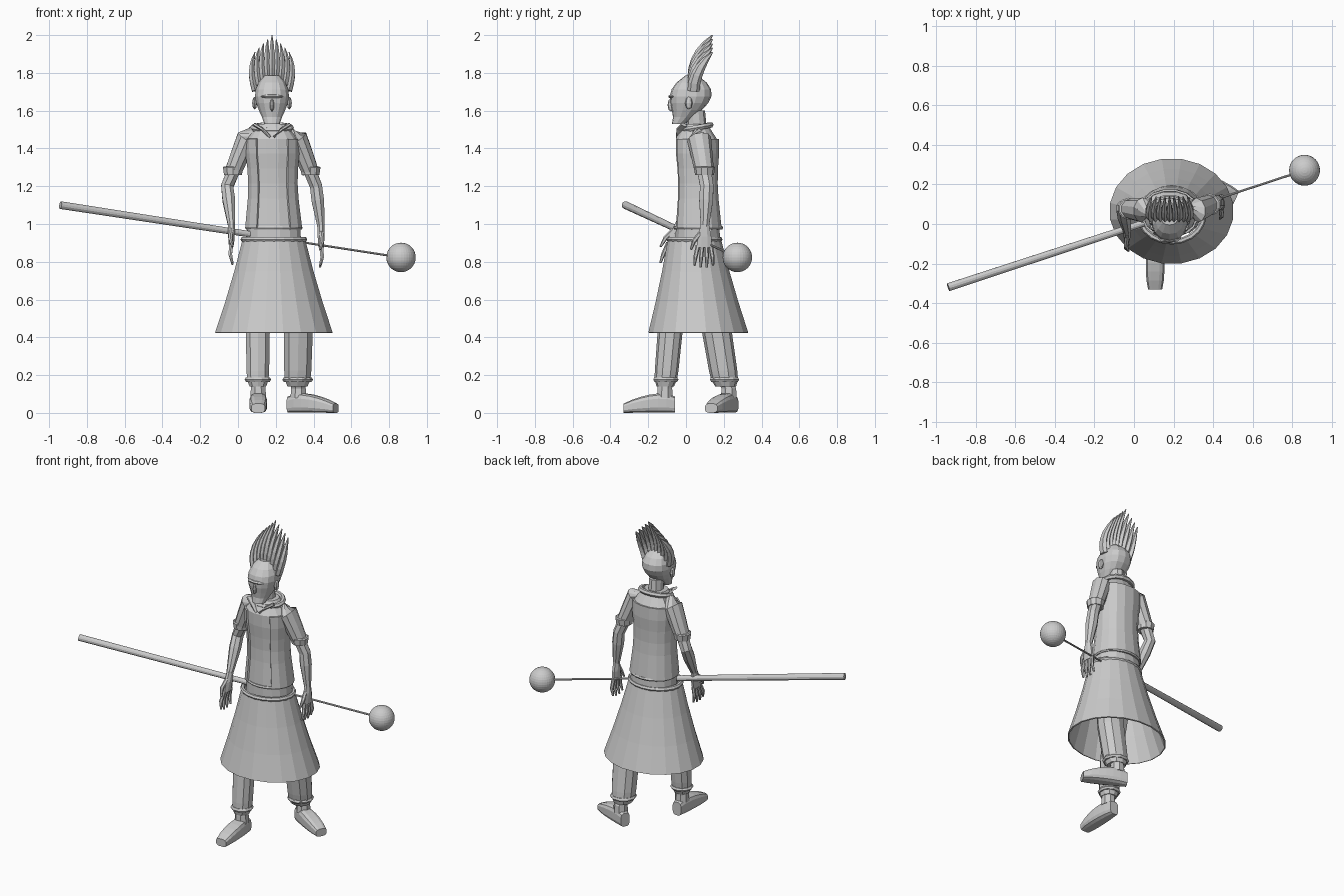
import bpy, bmesh, math
from mathutils import Vector

cube = bpy.data.objects.get("Cube")
if cube:
    bpy.data.objects.remove(cube)

grey = bpy.data.materials.new("plain_grey")
grey.use_nodes = True
colour = (.6, .6, .6, 1)
grey.diffuse_color = colour
grey.node_tree.nodes["Principled BSDF"].inputs["Base Color"].default_value = colour

UP = Vector((0, 0, 1))
MIDDLE = .18  # the figure stands off-centre because of the long pole


def finish(name, bm):
    bmesh.ops.recalc_face_normals(bm, faces=bm.faces)
    mesh = bpy.data.meshes.new(name)
    bm.to_mesh(mesh)
    bm.free()
    mesh.materials.append(grey)
    part = bpy.data.objects.new(name, mesh)
    bpy.context.collection.objects.link(part)
    return part


def skin(bm, loops, closed=False):
    """Join neighbouring loops of vertices with quads."""
    following = loops[1:] + loops[:1] if closed else loops[1:]
    for low, high in zip(loops, following):
        for k in range(len(low)):
            bm.faces.new((low[k], low[k - 1], high[k - 1], high[k]))


def loft(name, points, radii, depth=1, sides=10, axis=None, cap=True, square=1, keep=None):
    """Skin through ellipses; depth is one ratio, or one ratio per ring."""
    bm = bmesh.new()
    points = [Vector(p) for p in points]
    depths = depth if isinstance(depth, list) else [depth] * len(points)
    loops = []
    for i, centre in enumerate(points):
        along = axis or (points[min(i + 1, len(points) - 1)] - points[max(i - 1, 0)]).normalized()
        ref = Vector((0, 1, 0)) if abs(along.x) > .7 else Vector((1, 0, 0))
        across = (ref - along * ref.dot(along)).normalized()
        forward = along.cross(across)
        loop = []
        for k in range(sides):
            angle = math.tau * (k + .5) / sides
            c, s = (math.copysign(abs(q) ** square, q) for q in (math.cos(angle), math.sin(angle)))
            offset = across * c + forward * s * depths[i]
            loop.append(bm.verts.new(centre + offset * radii[i]))
        loops.append(loop)
    skin(bm, loops)
    if cap:
        bm.faces.new(loops[0])
        bm.faces.new(loops[-1])
    if keep:
        unwanted = [face for face in bm.faces if not keep(face.calc_center_median())]
        bmesh.ops.delete(bm, geom=unwanted, context='FACES')
    return finish(name, bm)


def hoop(name, centre, width, depth, tube, tilt=0, sides=20):
    """Closed elliptical roll that rises towards the back by tilt."""
    bm = bmesh.new()
    loops = []
    for k in range(sides):
        c, s = math.cos(math.tau * k / sides), math.sin(math.tau * k / sides)
        loop = []
        for m in range(6):
            turn = math.tau * m / 6
            out = tube * math.cos(turn)
            spot = Vector(((width + out) * c, (depth + out) * s, tube * math.sin(turn) + tilt * s))
            loop.append(bm.verts.new(spot + Vector(centre)))
        loops.append(loop)
    skin(bm, loops, closed=True)
    return finish(name, bm)


def blob(name, centre, size, segments=8):
    bm = bmesh.new()
    bmesh.ops.create_uvsphere(bm, u_segments=segments, v_segments=segments // 2, radius=1)
    bmesh.ops.scale(bm, verts=bm.verts, vec=size)
    bmesh.ops.translate(bm, verts=bm.verts, vec=centre)
    return finish(name, bm)


def thicken(part, amount):
    modifier = part.modifiers.new("thickness", 'SOLIDIFY')
    modifier.thickness = amount


def steps(count):
    return [i / count for i in range(count + 1)]


# Skirt: a slightly bowed open cone under a waist roll
levels = steps(3)
skirt = loft("skirt", [(.19, .065 - .02 * f, .425 + .485 * f) for f in levels],
             [.315 - .17 * f + .025 * f * f for f in levels],
             depth=.85, sides=20, axis=UP, cap=False)
thicken(skirt, .008)
hoop("waist_roll", (.19, .045, .918), .163, .135, .014)


# Torso with pinched waist, and an open vest over it
def trunk(f, grow=0):
    shoulder = min(1, .5 + 3.5 * (1 - f))
    return (.135 + .012 * math.cos(math.tau * f)) * shoulder + grow


def trunk_centre(f):
    return (.19 - .01 * f, .063 - .01 * f, .9 + .63 * f)


levels = steps(8)
loft("torso", [trunk_centre(f) for f in levels], [trunk(f) for f in levels],
     depth=.82, sides=16, axis=UP, square=.9)
vest = loft("vest", [trunk_centre(f) for f in levels[1:-1]], [trunk(f, .01) for f in levels[1:-1]],
            depth=.84, sides=16, axis=UP, square=.9, cap=False,
            keep=lambda c: c.y > 0 or abs(c.x - MIDDLE) > .07)
thicken(vest, .01)
hoop("vest_hem", (.19, .065, .98), .142, .122, .01)
hoop("collar", (MIDDLE, .058, 1.51), .1, .075, .016, tilt=.015, sides=14)
for side in (-1, 1):
    loft("collar_flap", [(MIDDLE + side * .09, -.01, 1.525), (MIDDLE + side * .05, -.035, 1.5),
                         (MIDDLE + side * .01, -.05, 1.46)], [.02, .018, .008], depth=.5, sides=6)

# Neck and head: narrow chin, full temples, rounded crown
loft("neck", [(MIDDLE, .06, 1.48), (MIDDLE, .05, 1.6)], [.046, .044], depth=1.15, axis=UP)
levels = steps(7)
fullness = [math.sin(math.pi * (.12 + .76 * f ** 1.35)) ** .8 for f in levels]
loft("head", [(MIDDLE, .03 - .07 * (1 - f) ** 3, 1.53 + .255 * f) for f in levels],
     [.092 * full for full in fullness], depth=[(1.5 * full - .3) / full for full in fullness],
     sides=14, axis=UP, square=.85)
blob("brow", (MIDDLE, -.07, 1.675), (.06, .025, .012))
blob("nose", (MIDDLE, -.08, 1.63), (.012, .018, .035))
for side in (-1, 1):
    blob("ear", (MIDDLE + side * .092, .015, 1.64), (.013, .02, .034))

# Swept-back crest of hair strands, fanned from ear to ear
levels = steps(5)
for i in range(-4, 5):
    spread = i / 4
    base, tip = 1.775 - .07 * spread ** 2, 2 - .09 * abs(spread)
    loft("hair_strand",
         [(MIDDLE + spread * (.09 + .018 * math.sin(math.pi * f)), .04 + .1 * f * f, base + (tip - base) * f)
          for f in levels],
         [.002 + .016 * (1 - f ** 3) for f in levels], depth=1.8, sides=6)


# Arms: sleeve with cuff, bare forearm, hand with spread fingers
def arm(side, outward, elbow, wrist, lean):
    root = Vector((MIDDLE + outward * .08, .06, 1.49))
    shoulder = Vector((MIDDLE + outward * .135, .07, 1.45))
    elbow, wrist = Vector(elbow), Vector(wrist)
    opening = shoulder.lerp(elbow, .7)
    loft(side + "_sleeve", [root, shoulder, shoulder.lerp(elbow, .35), opening],
         [.038, .058, .052, .046], depth=1.1)
    loft(side + "_sleeve_cuff", [opening + UP * .03, opening + UP * .025, opening - UP * .015],
         [.049, .056, .05], axis=UP)
    loft(side + "_forearm", [opening, elbow, elbow.lerp(wrist, .35), elbow.lerp(wrist, .7), wrist],
         [.036, .035, .036, .028, .021], depth=1.1, sides=8)

    def reach(fore, drop, sway=0):
        return wrist + Vector((outward * sway, fore - lean * drop, -drop))

    loft(side + "_palm", [reach(0, -.01), reach(0, .05), reach(0, .11)], [.02, .02, .015],
         depth=[1.2, 1.9, 3], sides=8, axis=UP)
    for i in range(4):
        fan = (i - 1.5) * .03
        tip = .22 - abs(fan) / 3
        loft(side + "_finger", [reach(fan * .75, .1), reach(fan, .16, .006), reach(fan * 1.1, tip, -.006)],
             [.012, .011, .006], sides=6)
    loft(side + "_thumb", [reach(-.02, .03), reach(-.055, .075, .006), reach(-.07, .12, -.006)],
         [.013, .012, .006], sides=6)


arm("right", -1, (-.057, .08, 1.2), (-.035, -.035, 1), .25)
arm("left", 1, (.413, .11, 1.2), (.44, .1, .985), .03)


# Legs: baggy trousers gathered at the ankle, then a boot
def leg(side, hip, knee, ankle, girth, heel, toward):
    hip, knee, ankle, heel = Vector(hip), Vector(knee), Vector(ankle), Vector(heel)
    toward = Vector(toward).normalized()
    calf, gather = knee.lerp(ankle, .7), knee.lerp(ankle, .87)
    loft(side + "_trouser", [hip, knee, calf, gather, ankle],
         [girth * 1.1, girth, girth * .95, girth * .9, girth * .7], axis=UP, square=.9)
    hoop(side + "_trouser_gather", gather, girth * .85, girth * .85, .014, sides=10)
    levels = steps(6)
    ends = [math.sin(math.pi * (.1 + .8 * f)) ** .3 for f in levels]
    heights = [(.125 - .055 * f) * end for f, end in zip(levels, ends)]
    widths = [(.044 + .008 * f) * end for f, end in zip(levels, ends)]
    loft(side + "_boot", [heel + toward * .274 * f + UP * h / 2 for f, h in zip(levels, heights)],
         widths, depth=[h / w / 2 for h, w in zip(heights, widths)],
         sides=12, axis=toward, square=.6)
    loft(side + "_ankle", [heel + toward * .055 + UP * .08, heel + toward * .055 + UP * .13, gather],
         [.045, .042, .042], axis=UP, sides=8)


leg("right", (.13, .05, .9), (.105, -.085, .42), (.105, -.11, .14), .066, (.107, -.057, 0), (0, -1, 0))
leg("left", (.26, .07, .9), (.32, .165, .42), (.315, .21, .14), .079, (.27, .25, 0), (.85, -.4, 0))

# Pole pushed through the waist, with a thin rod and a ball at the far end
start, ball = Vector((-.94, -.32, 1.1)), Vector((.863, .272, .823))
join = start.lerp(ball, .56)
loft("pole", [start, join], [.021, .017], sides=12)
loft("rod", [join, ball], [.006, .006], sides=8)
blob("ball", ball, Vector((.078, .078, .078)), segments=32)
